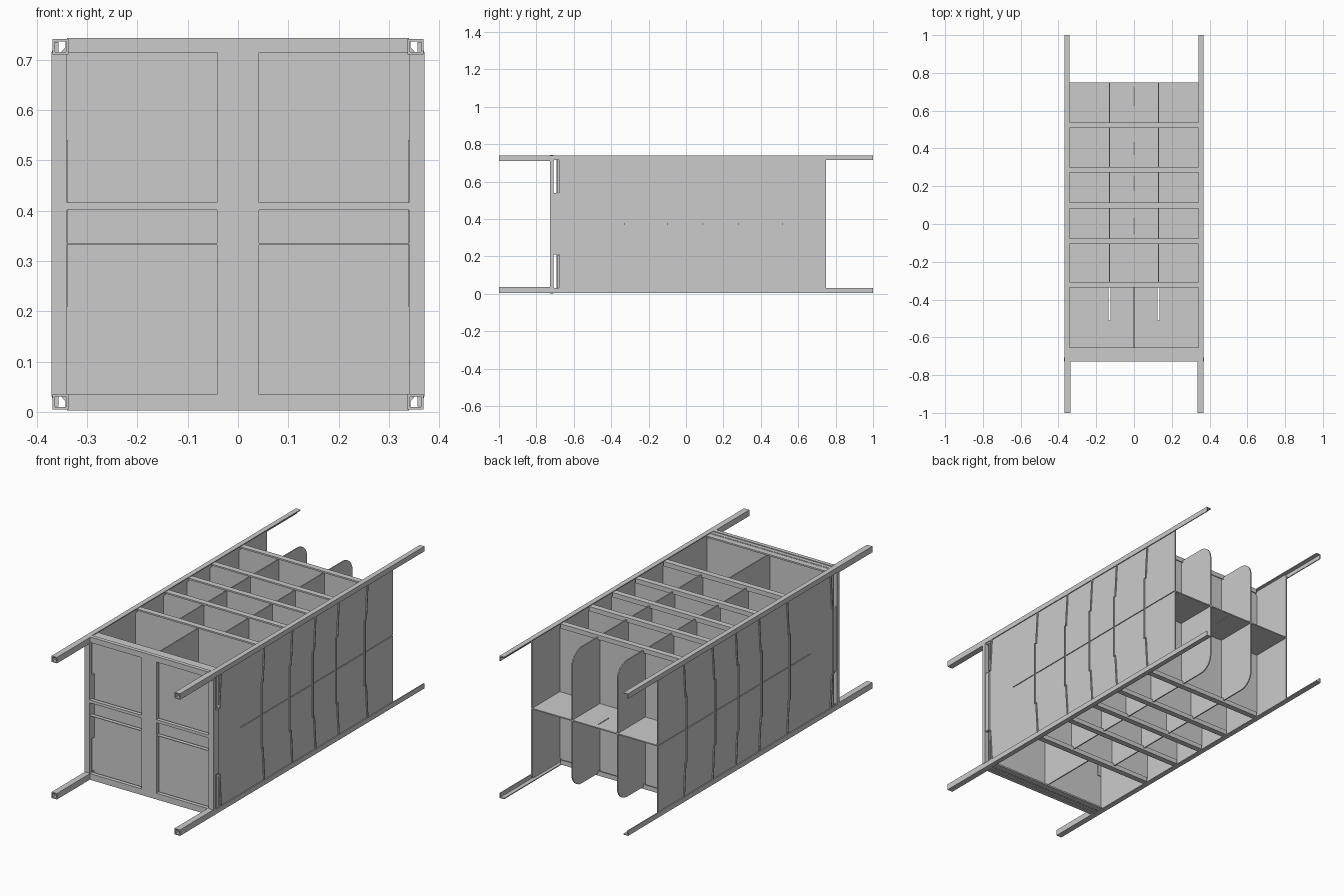
import bpy, bmesh, math
from mathutils import Vector

cube = bpy.data.objects.get("Cube")
if cube:
    bpy.data.objects.remove(cube, do_unlink=True)

MID = 0.373                                   # mid height of the crate
RIBS = [-0.325, -0.095, 0.095, 0.285, 0.52]   # cross walls, front to back
BACK, WALL = 0.748, 0.006


def finish(name, bm):
    bmesh.ops.recalc_face_normals(bm, faces=bm.faces)
    mesh = bpy.data.meshes.new(name)
    bm.to_mesh(mesh)
    bm.free()
    obj = bpy.data.objects.new(name, mesh)
    bpy.context.collection.objects.link(obj)
    return obj


def add_box(bm, x, y, z):
    """Box from three (low, high) ranges."""
    verts = bmesh.ops.create_cube(bm, size=1)["verts"]
    for v in verts:
        v.co = Vector([(r[0] + r[1]) / 2 + c * (r[1] - r[0])
                       for r, c in zip((x, y, z), v.co)])


def boxes(name, ranges):
    bm = bmesh.new()
    for r in ranges:
        add_box(bm, *r)
    return finish(name, bm)


def prism(name, points, axis, low, high):
    """Extrude a flat outline along x, y or z (axis 0, 1, 2)."""
    bm = bmesh.new()

    def place(p):
        co = list(p)
        co.insert(axis, low)
        return bm.verts.new(co)
    face = bm.faces.new([place(p) for p in points])
    moved = bmesh.ops.extrude_face_region(bm, geom=[face])["geom"]
    shift = Vector((0, 0, 0))
    shift[axis] = high - low
    bmesh.ops.translate(bm, vec=shift, verts=[g for g in moved if isinstance(g, bmesh.types.BMVert)])
    return finish(name, bm)


def cut(obj, ranges):
    cutter = boxes("slot_cutter", ranges)
    cutter.hide_render = True
    mod = obj.modifiers.new("slots", "BOOLEAN")
    mod.operation, mod.solver, mod.object = "DIFFERENCE", "EXACT", cutter
    bpy.context.view_layer.objects.active = obj
    bpy.ops.object.modifier_apply(modifier=mod.name)
    bpy.data.objects.remove(cutter, do_unlink=True)


def plate_outline(front, back, height, radius):
    """Side outline of an upright plate with rounded back corners."""
    top = [(back - radius + radius * math.sin(a), MID + height - radius + radius * math.cos(a))
           for a in [i * math.pi / 12 for i in range(7)]]
    bottom = [(y, 2 * MID - z) for y, z in reversed(top)]
    return [(front, MID + height)] + top + bottom + [(front, MID - height)]


# Corner rails: square tube at the front, open angle along the rest
for sx, side in ((1, "left"), (-1, "right")):
    for sz, level in ((1, "upper"), (-1, "lower")):
        def corner(points):
            return [(sx * x, MID + sz * z) for x, z in points]
        prism(f"{level}_{side}_rail", corner([
            (0.368, 0.368), (0.342, 0.368), (0.342, 0.363),
            (0.363, 0.363), (0.363, 0.342), (0.368, 0.342)]), 1, -1, 1)
        prism(f"{level}_{side}_rail_inner_wall", corner([
            (0.342, 0.368), (0.337, 0.368), (0.337, 0.337),
            (0.368, 0.337), (0.368, 0.342), (0.342, 0.342)]), 1, -1, -0.705)

# Front frame with six window openings and notched corners
frame_points = []
for sx, sz in ((1, 1), (-1, 1), (-1, -1), (1, -1)):
    pts = [(0.37, 0.342), (0.34, 0.342), (0.34, 0.37)]
    if sx * sz < 0:
        pts.reverse()
    frame_points += [(sx * x, MID + sz * z) for x, z in pts]
frame = prism("front_frame", frame_points, 1, -0.728, -0.708)
cut(frame, [(x, (-0.8, -0.6), z) for x in ((-0.34, -0.042), (0.042, 0.34))
            for z in ((0.035, 0.333), (0.336, 0.401), (0.416, 0.714))])

# Front wall behind the frame, joined to it by spacers
boxes("front_wall", [((-0.36, 0.36), (-0.692, -0.684), (0.035, 0.711)),
                     ((-0.34, 0.34), (-0.692, -0.684), (0.008, 0.738))])
boxes("front_spacers", [((s * 0.353 - 0.015, s * 0.353 + 0.015), (-0.71, -0.68), (0.21, 0.54))
                        for s in (-1, 1)])
for sz, level in ((1, "upper"), (-1, "lower")):
    z = MID + sz * 0.36
    boxes(f"{level}_front_caps", [((-0.342, 0.342), (-0.712, -0.69), (z - 0.006, z + 0.006)),
                                  ((-0.342, 0.342), (-0.69, -0.655), (z - 0.004, z + 0.004))])

# Side panels, split at mid height
for sx, side in ((1, "left"), (-1, "right")):
    panel = prism(f"{side}_side_panel", plate_outline(-0.68, BACK, 0.362, 0.015), 0,
                  sx * 0.363, sx * (0.363 - WALL))
    cut(panel, [((-1, 1), (-0.5, 1), (MID - 0.002, MID + 0.002))])

# Cross walls with chamfered corners and cap strips above and below
for i, y in enumerate(RIBS, 1):
    outline = [(sx * x, MID + sz * z)
               for sx, sz, pts in ((1, 1, ((0.358, 0.335), (0.335, 0.36))),
                                   (-1, 1, ((0.335, 0.36), (0.358, 0.335))),
                                   (-1, -1, ((0.358, 0.335), (0.335, 0.36))),
                                   (1, -1, ((0.335, 0.36), (0.358, 0.335))))
               for x, z in pts]
    prism(f"cross_wall_{i}", outline, 1, y - WALL / 2, y + WALL / 2)
    caps = []
    for s in (-1, 1):
        z = MID + s * 0.36
        caps.append(((-0.343, 0.343), (y - 0.012, y + 0.018), (z - 0.004, z + 0.004)))
        lip = MID + s * 0.35
        caps.append(((-0.343, 0.343), (y + 0.014, y + 0.018), (lip - 0.01, lip + 0.01)))
    boxes(f"cross_wall_{i}_caps", caps)

# Joint strips on the side panels: straight in the middle, slanted at the ends
for sx, side in ((1, "left"), (-1, "right")):
    for i, y in enumerate([-0.68] + RIBS):
        path = [(y + 0.018, 0.345), (y + 0.006, 0.17), (y - 0.004, 0.17),
                (y - 0.004, -0.17), (y + 0.006, -0.17), (y + 0.018, -0.345)]
        outline = [(a - 0.003, MID + b) for a, b in path]
        outline += [(a + 0.003, MID + b) for a, b in reversed(path)]
        prism(f"{side}_joint_strip_{i}", outline, 0, sx * 0.36, sx * 0.369)

# Middle shelf with slots
shelf = boxes("middle_shelf", [((-0.358, 0.358), (-0.69, BACK), (MID - 0.003, MID + 0.003))])
slots = [((x - 0.005, x + 0.005), (-0.51, -0.335), (0.3, 0.45)) for x in (-0.13, 0.13)]
slots += [((-0.002, 0.002), (a, b), (0.3, 0.45)) for a, b in
          zip((-0.05, 0.18, 0.37, 0.63), (0.03, 0.25, 0.43, 0.72))]
cut(shelf, slots)

# Lengthwise dividers: one in the front bay, two through the rear bays
boxes("front_divider", [((-0.003, 0.003), (-0.69, RIBS[0]), (0.02, 0.726))])
for x, side in ((0.13, "left"), (-0.13, "right")):
    prism(f"{side}_divider", plate_outline(RIBS[0], BACK, 0.353, 0.075), 0, x - 0.003, x + 0.003)
